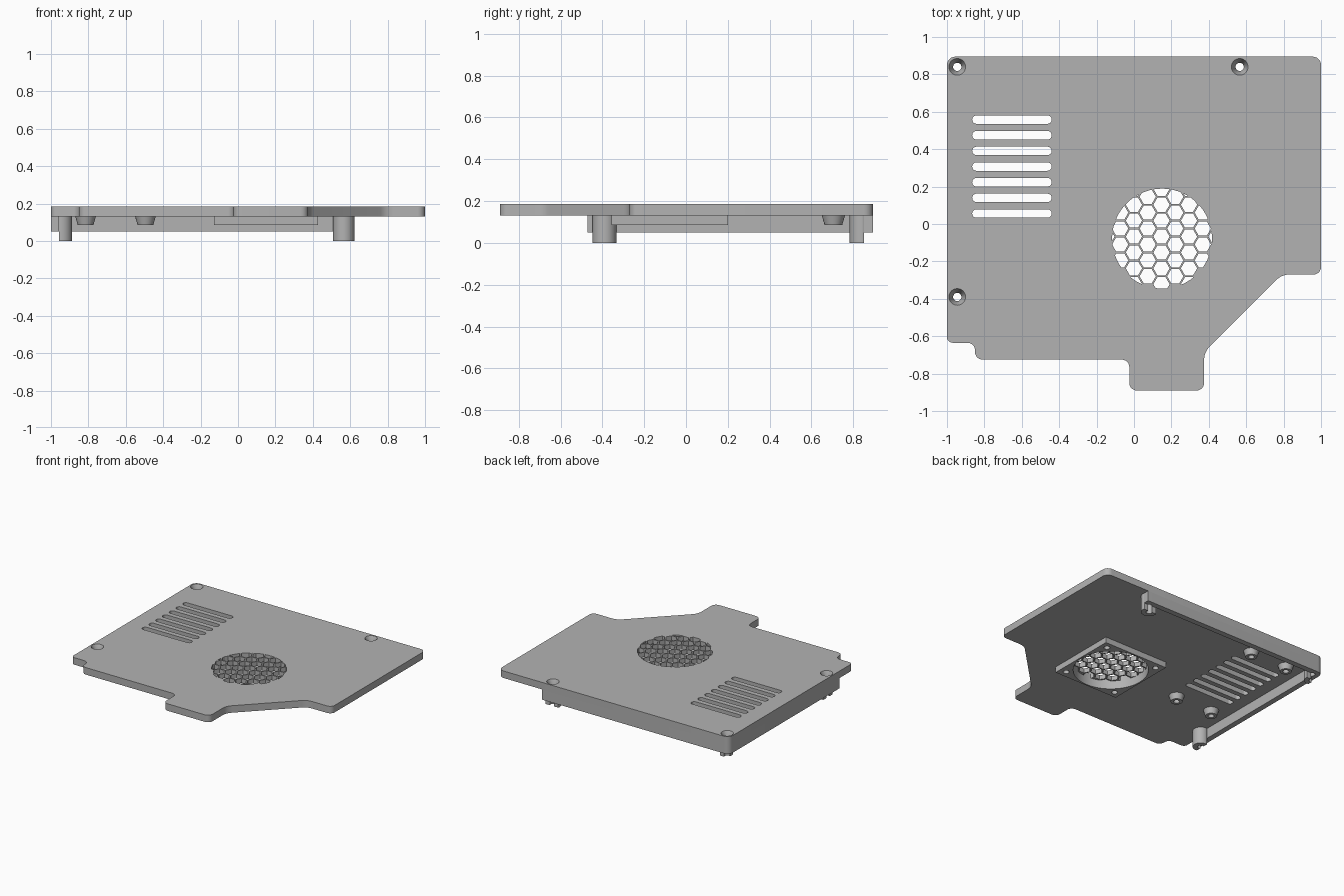
import bpy, bmesh, math
from mathutils import Vector

cube = bpy.data.objects.get("Cube")
if cube:
    bpy.data.objects.remove(cube, do_unlink=True)

grey = bpy.data.materials.new("plain grey")
grey.use_nodes = True
GREY = (0.45, 0.45, 0.45, 1)
grey.diffuse_color = GREY
grey.node_tree.nodes["Principled BSDF"].inputs["Base Color"].default_value = GREY

TOP, UNDER, PAD, WALL_Z = 0.185, 0.13, 0.085, 0.05
INNER_X, INNER_Y = -0.957, 0.852


def circle(cx, cy, r, n=40, start=0.0):
    return [(cx + r * math.cos(start + math.tau * i / n),
             cy + r * math.sin(start + math.tau * i / n)) for i in range(n)]


def rounded(corners, steps=6):
    """Outline from (x, y, radius) corners with rounded bends."""
    out = []
    for i, (x, y, r) in enumerate(corners):
        p = Vector((x, y))
        if r == 0:
            out.append((x, y))
            continue
        a = (Vector(corners[i - 1][:2]) - p).normalized()
        b = (Vector(corners[(i + 1) % len(corners)][:2]) - p).normalized()
        half = a.angle(b) / 2
        centre = p + (a + b).normalized() * (r / math.sin(half))
        start = p + a * (r / math.tan(half)) - centre
        end = p + b * (r / math.tan(half)) - centre
        turn = math.atan2(start.x * end.y - start.y * end.x, start.dot(end))
        for k in range(steps + 1):
            t = turn * k / steps
            c, s = math.cos(t), math.sin(t)
            out.append((centre.x + start.x * c - start.y * s,
                        centre.y + start.x * s + start.y * c))
    return out


def loft(bm, low, high, z0, z1):
    """Solid between two outlines with the same point count."""
    a = [bm.verts.new((x, y, z0)) for x, y in low]
    b = [bm.verts.new((x, y, z1)) for x, y in high]
    n = len(a)
    faces = [bm.faces.new(a[::-1]), bm.faces.new(b)]
    faces += [bm.faces.new((a[i], a[(i + 1) % n], b[(i + 1) % n], b[i])) for i in range(n)]
    bmesh.ops.recalc_face_normals(bm, faces=faces)


def make(name, solids):
    bm = bmesh.new()
    for low, high, z0, z1 in solids:
        loft(bm, low, high, z0, z1)
    mesh = bpy.data.meshes.new(name)
    bm.to_mesh(mesh)
    bm.free()
    obj = bpy.data.objects.new(name, mesh)
    obj.data.materials.append(grey)
    bpy.context.collection.objects.link(obj)
    return obj


def select(obj):
    bpy.ops.object.select_all(action='DESELECT')
    obj.select_set(True)
    bpy.context.view_layer.objects.active = obj


def cut(obj, solids):
    cutter = make("cutter", solids)
    cutter.hide_render = True
    mod = obj.modifiers.new("cut", 'BOOLEAN')
    mod.operation, mod.solver, mod.object = 'DIFFERENCE', 'EXACT', cutter
    select(obj)
    bpy.ops.object.modifier_apply(modifier=mod.name)
    bpy.data.objects.remove(cutter, do_unlink=True)


def prism(pts, z0, z1):
    return (pts, pts, z0, z1)


def drill(x, y, r, z0=-0.1, z1=0.3):
    return prism(circle(x, y, r, 32), z0, z1)


BOSSES = {"back_right": (-0.945, 0.84), "back_left": (0.565, 0.84), "front_right": (-0.945, -0.39)}
FAN = (0.15, -0.078)
FAN_R = 0.267
shaft_holes = [drill(x, y, 0.022) for x, y in BOSSES.values()]

# Cover plate with slots, fan opening and countersunk screw holes
plate = make("cover_plate", [prism(rounded([
    (-1, 0.895, 0.045), (-1, -0.635, 0.03), (-0.85, -0.635, 0.04), (-0.85, -0.725, 0.04),
    (-0.025, -0.725, 0.04), (-0.025, -0.89, 0.04), (0.375, -0.89, 0.04), (0.375, -0.685, 0.1),
    (0.79, -0.27, 0.1), (1, -0.27, 0.04), (1, 0.895, 0.045)]), UNDER, TOP)])
slots = []
for i in range(7):
    y, h = 0.056 + 0.0837 * i, 0.0225
    slots.append(prism(rounded([(-0.865, y - h, h * 0.99), (-0.44, y - h, h * 0.99),
                                (-0.44, y + h, h * 0.99), (-0.865, y + h, h * 0.99)]), 0, 0.3))
cut(plate, slots + [prism(circle(*FAN, FAN_R, 72), 0, 0.3)])
cut(plate, shaft_holes)
cut(plate, [(circle(x, y, 0.021), circle(x, y, 0.045), UNDER + 0.005, TOP + 0.001)
            for x, y in BOSSES.values()])

# Honeycomb grille
grille = make("fan_grille", [prism(circle(*FAN, FAN_R, 72), 0.15, TOP)])
pitch = 0.085
cells = []
for col in range(-4, 5):
    for row in range(-5, 6):
        dx = col * pitch * math.sqrt(3) / 2
        dy = (row + (col % 2) / 2) * pitch
        if math.hypot(dx, dy) < FAN_R + 0.035:
            cells.append(prism(circle(0.147 + dx, -0.067 + dy, 0.0435, 6), 0.1, 0.3))
cut(grille, cells)

# Fan mounting pad under the plate
fx, fy = FAN
H = 0.278
pad = make("fan_pad", [prism([(fx - H, fy - H), (fx + H, fy - H), (fx + H, fy + H), (fx - H, fy + H)],
                             PAD, UNDER)])
cut(pad, [prism(circle(*FAN, FAN_R, 72), 0, 0.3)] +
    [drill(fx + sx * 0.225, fy + sy * 0.225, 0.022, 0, UNDER - 0.005)
     for sx in (-1, 1) for sy in (-1, 1)])

# Skirt along the back and right edges
skirt = make("edge_skirt", [prism(rounded([
    (-1, -0.47, 0), (INNER_X, -0.47, 0), (INNER_X, INNER_Y, 0), (0.62, INNER_Y, 0),
    (0.62, 0.895, 0), (-1, 0.895, 0.045)]), WALL_Z, UNDER)])
cut(skirt, shaft_holes)

# Screw bosses, trimmed flat against the skirt
parts = [plate, grille, pad, skirt]
for side, (x, y) in BOSSES.items():
    outline = []
    for px, py in circle(x, y, 0.057):
        p = (max(px, INNER_X), min(py, INNER_Y))
        if p not in outline:
            outline.append(p)
    boss = make("screw_boss_" + side, [prism(outline, 0, UNDER)])
    cut(boss, [drill(x, y, 0.022)])
    parts.append(boss)

# Tapered standoffs around the vents
for x, lr in ((-0.815, "right"), (-0.495, "left")):
    for y, fb in ((0.705, "back"), (-0.12, "front")):
        post = make(f"standoff_{fb}_{lr}", [(circle(x, y, 0.042), circle(x, y, 0.055), PAD, UNDER)])
        cut(post, [drill(x, y, 0.022, 0, UNDER - 0.005)])
        parts.append(post)

for obj in parts:
    select(obj)
    bpy.ops.object.shade_smooth_by_angle(angle=math.radians(30))
